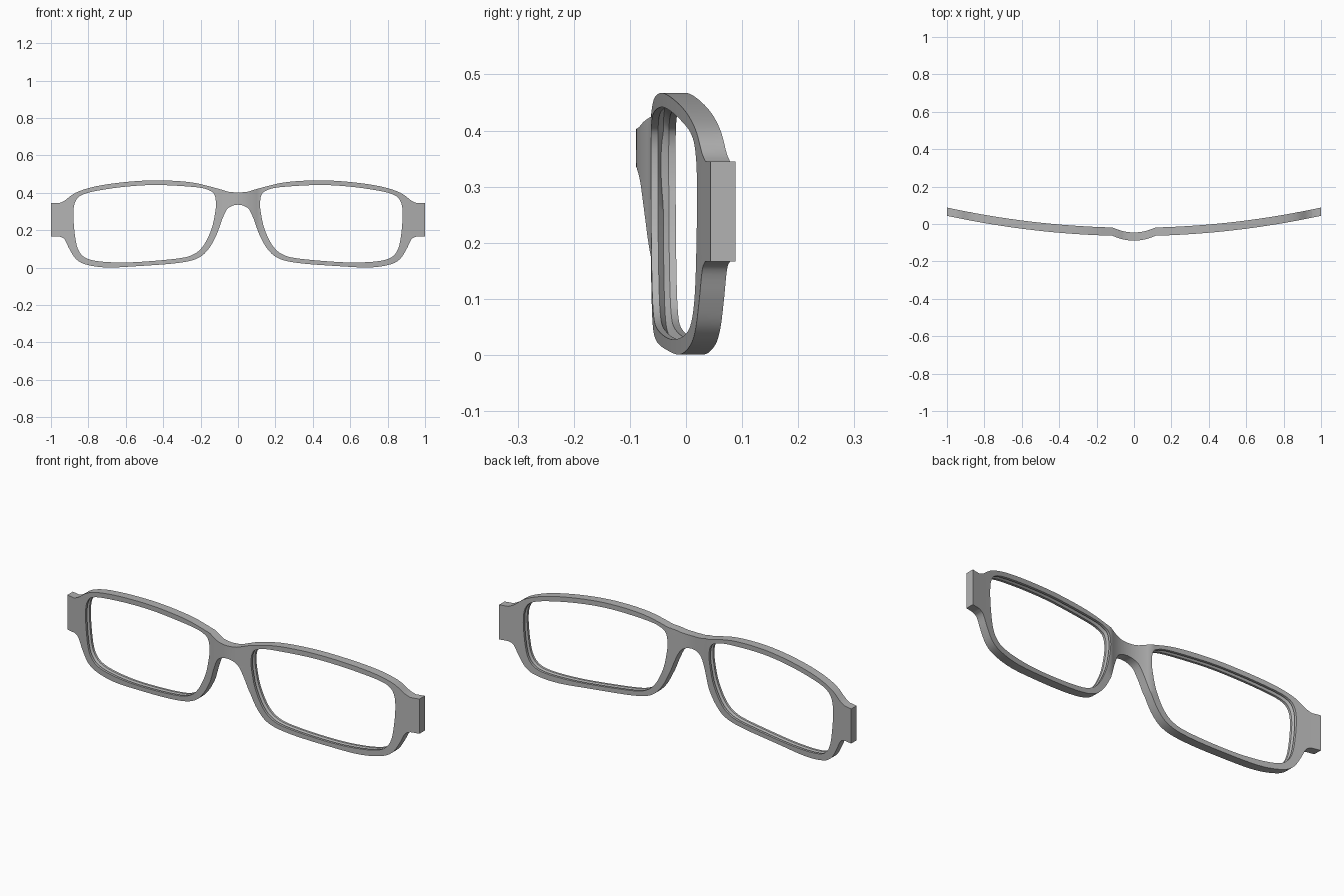
import bpy, bmesh
from mathutils import Vector
from mathutils.geometry import interpolate_bezier

if "Cube" in bpy.data.objects:
    bpy.data.objects.remove(bpy.data.objects["Cube"])

THICK = 0.044        # front-to-back depth of the frame
DIP = 0.025          # how far the bridge arches forward
BRIDGE = 0.115       # half width of the arched bridge


def smooth_path(points, closed=False, steps=5):
    """Smooth curve through (x, z) points."""
    p = [Vector((x, 0, z)) for x, z in points]
    if closed:
        p = [p[-1]] + p + p[:2]
    else:
        p = [2 * p[0] - p[1]] + p + [2 * p[-1] - p[-2]]
    path = []
    for a, b, c, d in zip(p, p[1:], p[2:], p[3:]):
        path += interpolate_bezier(b, b + (c - a) / 6, c - (d - b) / 6, c, steps + 1)[:-1]
    return path if closed else path + [p[-2]]


# Half outline: brow line, square hinge end, then lower rim and nose
brow = smooth_path([(0, .402), (.05, .406), (.105, .422), (.25, .456), (.43, .467), (.6, .458),
                    (.76, .435), (.865, .402), (.925, .36), (.955, .345)])
lower = smooth_path([(.955, .167), (.928, .152), (.9, .097), (.865, .045), (.81, .016),
                     (.7, .001), (.54, .008), (.33, .024), (.22, .048), (.16, .097),
                     (.115, .175), (.085, .257), (.06, .31), (.03, .331), (0, .337)])
outline = brow + [Vector((1, 0, .345)), Vector((1, 0, .167))] + lower

# Lens opening
opening = smooth_path([(.118, .337), (.124, .385), (.148, .411), (.223, .43), (.43, .442),
                       (.6, .433), (.76, .41), (.838, .387), (.87, .352), (.88, .294),
                       (.875, .2), (.86, .112), (.831, .064), (.78, .04), (.68, .029),
                       (.54, .03), (.33, .048), (.24, .07), (.185, .118), (.143, .203),
                       (.124, .283)], closed=True)


def offset(path, amount):
    """Push a closed clockwise loop outwards."""
    out = []
    for i, p in enumerate(path):
        t = (path[(i + 1) % len(path)] - path[i - 1]).normalized()
        out.append(p + Vector((-t.z, 0, t.x)) * amount)
    return out


bm = bmesh.new()


def ring(path, depth):
    return [bm.verts.new((p.x, depth * THICK, p.z)) for p in path]


def wall(a, b, closed):
    for i in range(len(a) if closed else len(a) - 1):
        j = (i + 1) % len(a)
        bm.faces.new((a[i], a[j], b[j], b[i]))


# Outer wall, and inner wall with a lens groove
outer = [ring(outline, d) for d in (0, 1)]
wall(outer[0], outer[1], False)
inner = [ring(offset(opening, push), d)
         for d, push in ((0, 0), (.28, 0), (.5, .012), (.72, 0), (1, 0))]
for a, b in zip(inner, inner[1:]):
    wall(a, b, True)

# Front and back faces
for rim, hole in ((outer[0], inner[0]), (outer[1], inner[-1])):
    edges = []
    for loop in (rim, hole):
        for i, v in enumerate(loop):
            w = loop[(i + 1) % len(loop)]
            edges.append(bm.edges.get((v, w)) or bm.edges.new((v, w)))
    bmesh.ops.triangle_fill(bm, use_beauty=True, use_dissolve=False, edges=edges)

# Slices that let the frame bend cleanly
for x in (.02, .04, .06, .08, .1, BRIDGE, .9, .94):
    bmesh.ops.bisect_plane(bm, geom=bm.verts[:] + bm.edges[:] + bm.faces[:], dist=1e-5,
                           plane_co=(x, 0, 0), plane_no=(1, 0, 0))

# Wrap the frame backwards and arch the bridge forwards
for v in bm.verts:
    x = v.co.x
    v.co.y += -0.064 + 0.108 * x * x - DIP * max(0, 1 - (x / BRIDGE) ** 2)
bmesh.ops.recalc_face_normals(bm, faces=bm.faces[:])

mesh = bpy.data.meshes.new("glasses_frame")
bm.to_mesh(mesh)
bm.free()
frame = bpy.data.objects.new("glasses_frame", mesh)
bpy.context.collection.objects.link(frame)

# Grey frame colour
grey = bpy.data.materials.new("frame_grey")
grey.use_nodes = True
colour = (0.45, 0.45, 0.45, 1)
grey.diffuse_color = colour
grey.node_tree.nodes["Principled BSDF"].inputs["Base Color"].default_value = colour
mesh.materials.append(grey)

# Other half, and smooth walls with crisp edges
bpy.context.view_layer.objects.active = frame
frame.select_set(True)
mirror = frame.modifiers.new("mirror", 'MIRROR')
mirror.use_clip = True
bpy.ops.object.modifier_apply(modifier="mirror")
bpy.ops.object.shade_smooth_by_angle(angle=0.5)
